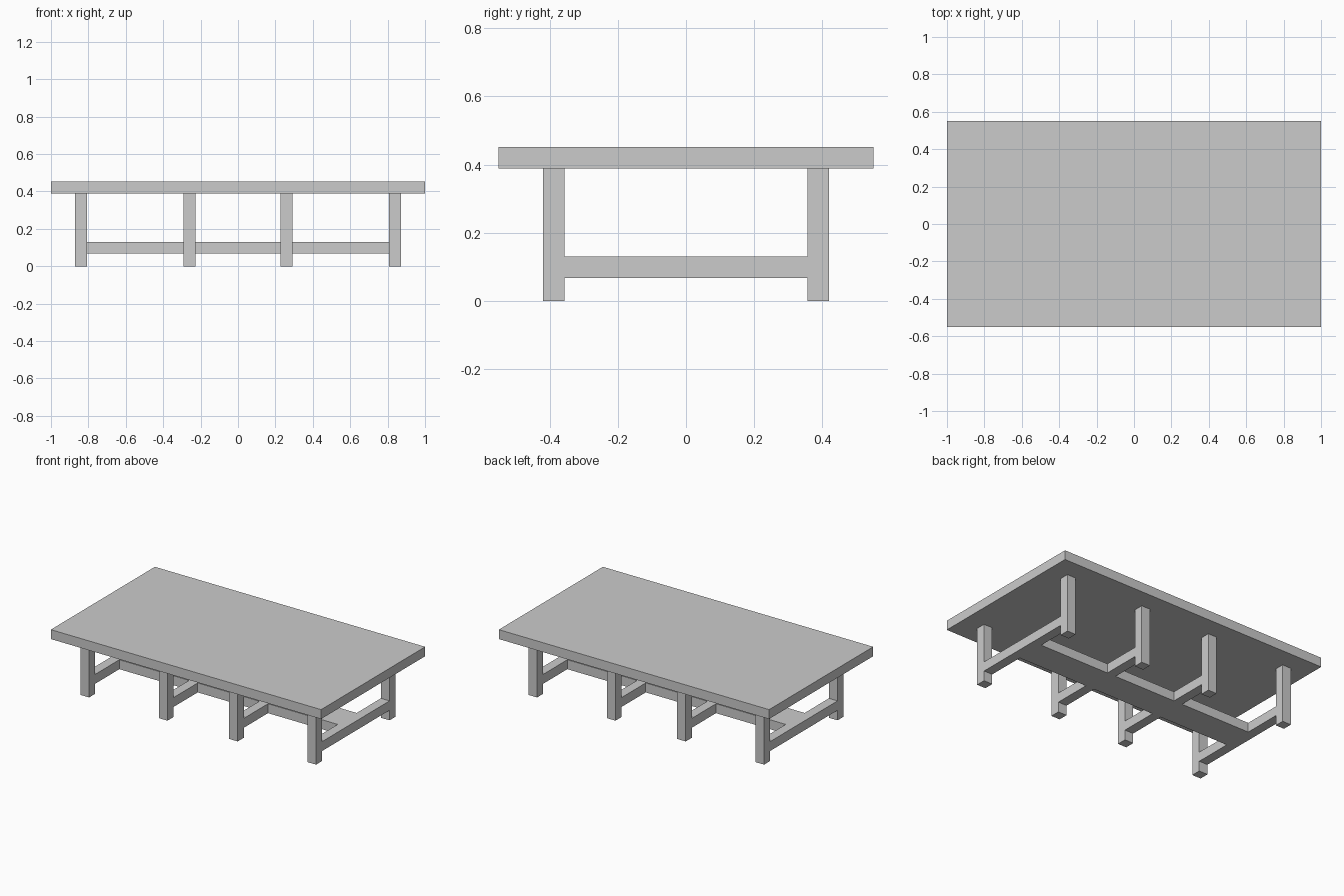
import bpy

if "Cube" in bpy.data.objects:
    bpy.data.objects.remove(bpy.data.objects["Cube"])


def box(name, x, y, z):
    """Box from (min, max) ranges on each axis."""
    bpy.ops.mesh.primitive_cube_add(
        size=1, location=[(r[0] + r[1]) / 2 for r in (x, y, z)])
    ob = bpy.context.object
    ob.name = name
    ob.scale = [r[1] - r[0] for r in (x, y, z)]
    bpy.ops.object.transform_apply(location=False, rotation=False, scale=True)
    return ob


H = 0.032                          # half thickness of the square timber
LEG_Y = 0.388
RAIL_Z = (0.067, 0.13)
TOP_Z = (0.389, 0.452)
FRAMES_X = [-0.84, -0.26, 0.26, 0.84]

# Table top
box("table_top", (-1, 1), (-0.55, 0.55), TOP_Z)

# Four leg frames: two legs joined by a cross rail
for i, x in enumerate(FRAMES_X, 1):
    span = (x - H, x + H)
    for side, y in (("front", -LEG_Y), ("back", LEG_Y)):
        box(f"{side}_leg_{i}", span, (y - H, y + H), (0, TOP_Z[0]))
    box(f"cross_rail_{i}", span, (-LEG_Y + H, LEG_Y - H), RAIL_Z)

# Wide central stretcher boards between neighbouring frames
for i, (a, b) in enumerate(zip(FRAMES_X, FRAMES_X[1:]), 1):
    box(f"centre_stretcher_{i}", (a + H, b - H), (-0.1, 0.1), RAIL_Z)
